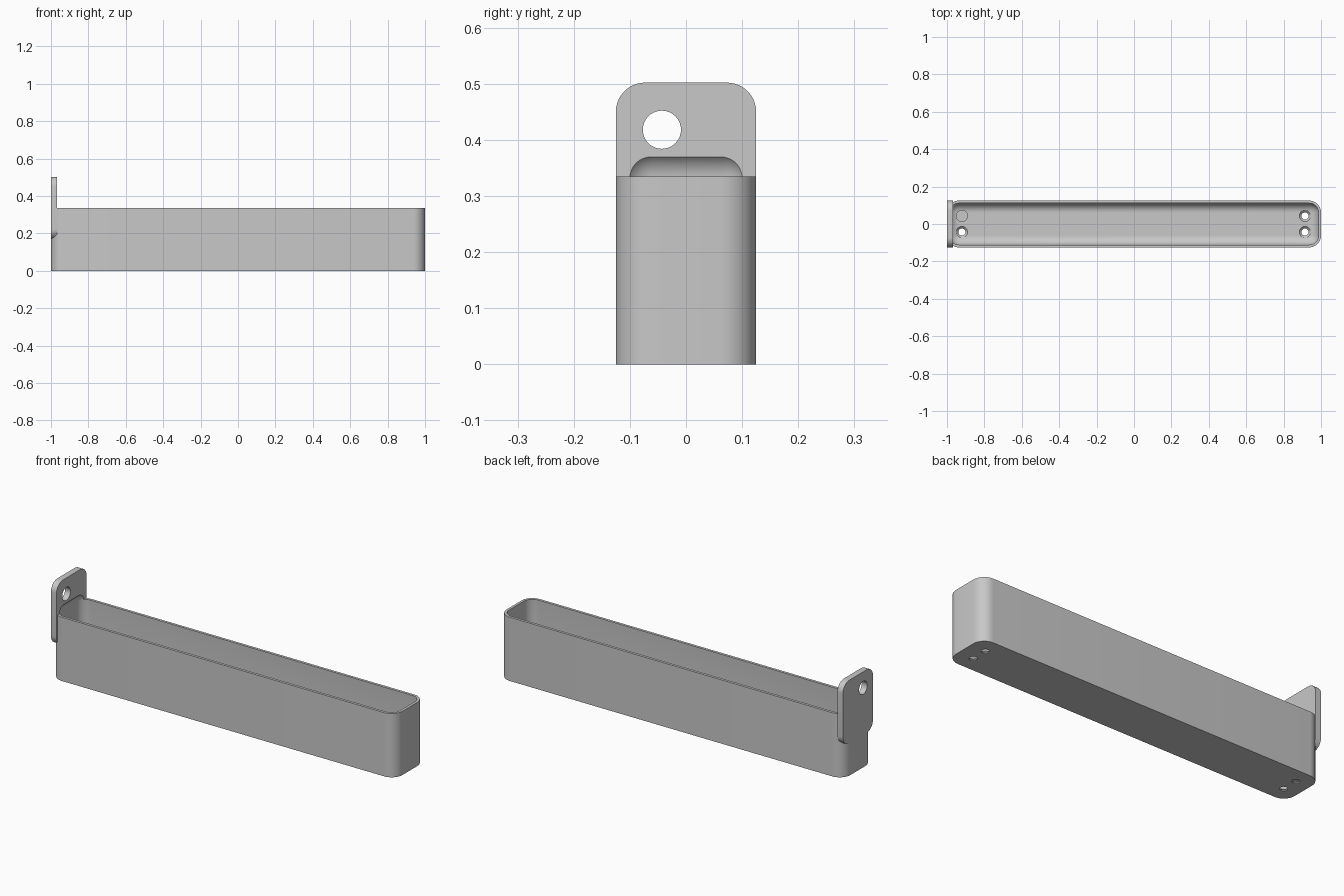
import bpy
import bmesh
import math
from mathutils import Matrix, Vector

old = bpy.data.objects.get("Cube")
if old:
    bpy.data.objects.remove(old)

grey = bpy.data.materials.new("light grey")
grey.use_nodes = True
colour = (0.58, 0.58, 0.58, 1)
grey.diffuse_color = colour
grey.node_tree.nodes["Principled BSDF"].inputs["Base Color"].default_value = colour


def add_object(name, bm):
    bmesh.ops.recalc_face_normals(bm, faces=bm.faces)
    mesh = bpy.data.meshes.new(name)
    bm.to_mesh(mesh)
    bm.free()
    mesh.materials.append(grey)
    obj = bpy.data.objects.new(name, mesh)
    bpy.context.collection.objects.link(obj)
    return obj


def rounded_box(name, low, high, radius, axis=None):
    """Box with rounded edges: all of them, or only those along one axis."""
    low, high = Vector(low), Vector(high)
    bm = bmesh.new()
    bmesh.ops.create_cube(bm, size=1)
    for v in bm.verts:
        v.co = (low + high) / 2 + v.co * (high - low)
    edges = [e for e in bm.edges if axis is None
             or abs((e.verts[0].co - e.verts[1].co).normalized()[axis]) > 0.9]
    bmesh.ops.bevel(bm, geom=edges, offset=radius, segments=10,
                    profile=0.5, affect='EDGES', clamp_overlap=True)
    return add_object(name, bm)


def cylinder(name, centre, r_bottom, r_top, depth, turn=Matrix()):
    bm = bmesh.new()
    bmesh.ops.create_cone(bm, cap_ends=True, segments=40, radius1=r_bottom,
                          radius2=r_top, depth=depth,
                          matrix=Matrix.Translation(centre) @ turn)
    return add_object(name, bm)


def combine(target, other, operation):
    """Apply a boolean to the target and discard the other solid."""
    mod = target.modifiers.new("combine", 'BOOLEAN')
    mod.operation = operation
    mod.solver = 'EXACT'
    mod.object = other
    bpy.context.view_layer.update()
    graph = bpy.context.evaluated_depsgraph_get()
    mesh = bpy.data.meshes.new_from_object(target.evaluated_get(graph))
    target.modifiers.clear()
    target.data = mesh
    bpy.data.objects.remove(other)


# Long tray body with rounded upright corners
WALL = 0.0135
HALF = 0.125
tray = rounded_box("tray", (-1, -HALF, 0), (1, HALF, 0.335), 0.0635, axis=2)

# Hanging plate on the left end
plate = rounded_box("hanging_plate", (-1, -HALF, 0.17), (-0.968, HALF, 0.502),
                    0.052, axis=0)
combine(tray, plate, 'UNION')

# Cavity, rounded all over, which also scoops into the plate
inner = HALF - WALL
cavity = rounded_box("cavity", (-1 + WALL, -inner, 0.016),
                     (1 - WALL, inner, 0.381), 0.05)
combine(tray, cavity, 'DIFFERENCE')

# Hanging hole
hole = cylinder("hanging_hole", (-1, -0.043, 0.418), 0.034, 0.034, 0.2,
                Matrix.Rotation(math.pi / 2, 4, 'Y'))
combine(tray, hole, 'DIFFERENCE')

# Countersunk screw holes in the floor
for x in (-0.92, 0.914):
    for y in (-0.043, 0.043):
        for r0, r1, z0, z1 in ((0.019, 0.019, -0.02, 0.03),
                               (0.018, 0.032, 0.004, 0.018),
                               (0.032, 0.032, 0.0175, 0.06)):
            cutter = cylinder("screw_hole", (x, y, (z0 + z1) / 2), r0, r1, z1 - z0)
            combine(tray, cutter, 'DIFFERENCE')

# Smooth the rounded corners, keep the edges crisp
bpy.ops.object.select_all(action='DESELECT')
tray.select_set(True)
bpy.context.view_layer.objects.active = tray
bpy.ops.object.shade_smooth_by_angle(angle=math.radians(30))
